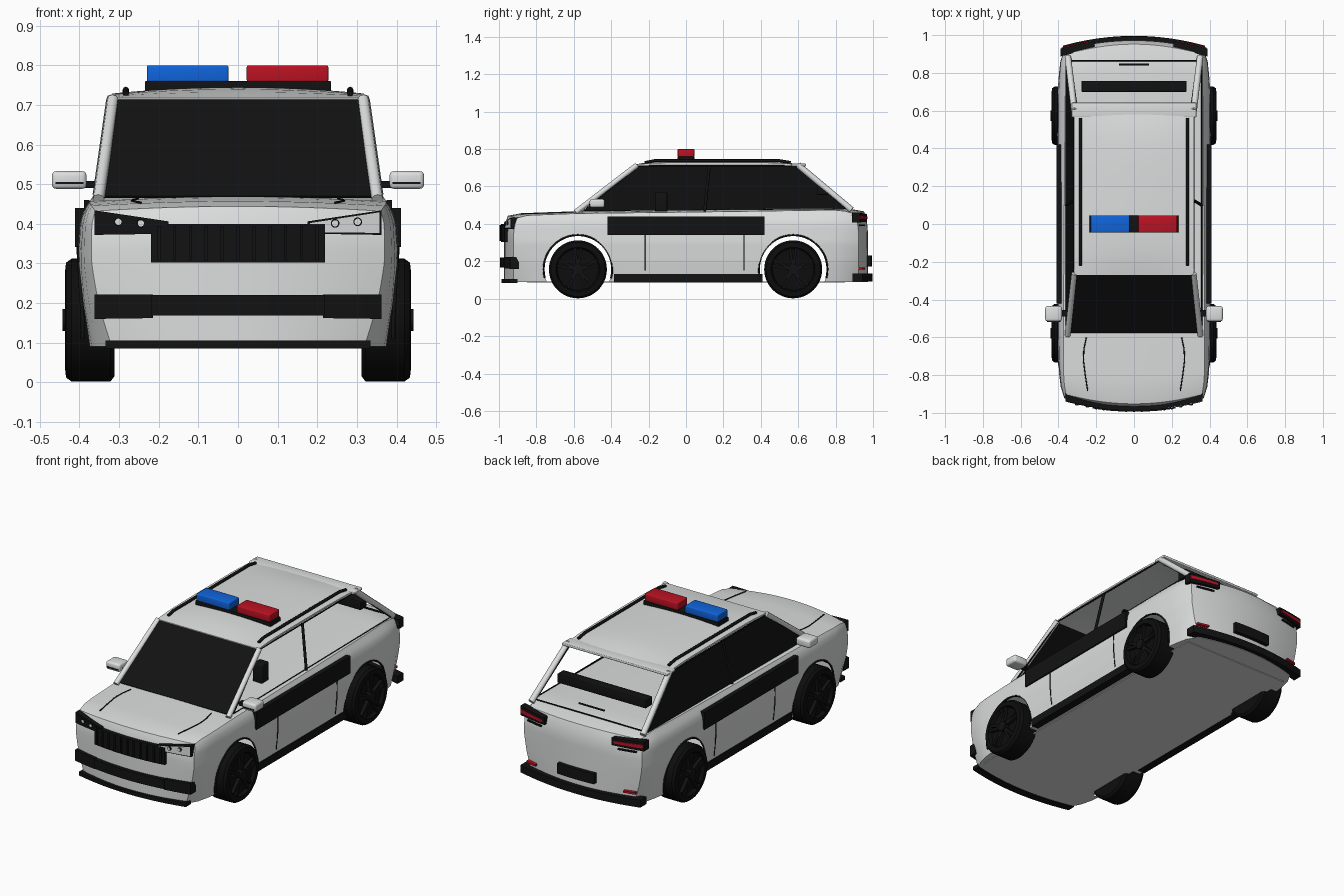
import bpy, bmesh, math
from mathutils import Vector, Matrix

if "Cube" in bpy.data.objects:
    bpy.data.objects.remove(bpy.data.objects["Cube"])

def material(name, rgb):
    m = bpy.data.materials.new(name)
    m.diffuse_color = (*rgb, 1)
    m.use_nodes = True
    m.node_tree.nodes["Principled BSDF"].inputs["Base Color"].default_value = m.diffuse_color
    return m

WHITE = material("body white", (.72, .73, .73))
BLACK = material("trim black", (.006, .006, .006))
TYRE = material("tyre black", (.004, .004, .004))
RED = material("signal red", (.5, .006, .016))
BLUE = material("signal blue", (.005, .13, .72))

def lerp(x, pts):
    if x <= pts[0][0]:
        return pts[0][1]
    for (a, p), (b, q) in zip(pts, pts[1:]):
        if x <= b:
            return p + (q - p) * (x - a) / (b - a)
    return pts[-1][1]

def finish(name, bm, mat, angle=35):
    bmesh.ops.recalc_face_normals(bm, faces=bm.faces[:])
    me = bpy.data.meshes.new(name)
    bm.to_mesh(me)
    bm.free()
    ob = bpy.data.objects.new(name, me)
    bpy.context.collection.objects.link(ob)
    me.materials.append(mat)
    select(ob)
    bpy.ops.object.shade_smooth_by_angle(angle=math.radians(angle))
    return ob

def select(ob):
    bpy.ops.object.select_all(action='DESELECT')
    ob.select_set(True)
    bpy.context.view_layer.objects.active = ob

def box(name, lo, hi, mat, bevel=0):
    bm = bmesh.new()
    bmesh.ops.create_cube(bm, size=1)
    for v in bm.verts:
        v.co = Vector([(a + b) / 2 + c * (b - a) for a, b, c in zip(lo, hi, v.co)])
    if bevel:
        bmesh.ops.bevel(bm, geom=bm.edges[:], offset=bevel, segments=3, affect='EDGES', profile=.5)
    return finish(name, bm, mat)

def side_box(name, s, lo, hi, mat, bevel=0):
    xs = sorted((s * lo[0], s * hi[0]))
    return box(name, (xs[0], *lo[1:]), (xs[1], *hi[1:]), mat, bevel)

def tube(name, pts, r, mat, cyclic=False):
    cu = bpy.data.curves.new(name, 'CURVE')
    cu.dimensions, cu.bevel_depth, cu.bevel_resolution, cu.use_fill_caps = '3D', r, 2, True
    sp = cu.splines.new('POLY')
    sp.points.add(len(pts) - 1)
    for p, c in zip(sp.points, pts):
        p.co = (*c, 1)
    sp.use_cyclic_u = cyclic
    ob = bpy.data.objects.new(name, cu)
    bpy.context.collection.objects.link(ob)
    cu.materials.append(mat)
    select(ob)
    bpy.ops.object.convert(target='MESH')
    return ob

def plate(name, corners, thick, mat):
    bm = bmesh.new()
    c = [Vector(p) for p in corners]
    n = (c[1] - c[0]).cross(c[3] - c[0]).normalized() * thick / 2
    a = [bm.verts.new(p + n) for p in c]
    b = [bm.verts.new(p - n) for p in c]
    bm.faces.new(a)
    bm.faces.new(b[::-1])
    for i in range(4):
        bm.faces.new((a[i], b[i], b[(i + 1) % 4], a[(i + 1) % 4]))
    return finish(name, bm, mat)

def end_y(x):
    return .972 - .05 * (x / .37) ** 2

def wrap(name, end, x0, x1, lo, hi, out, mat, n=12):
    """Strip following the bowed nose (end=-1) or tail (end=1); lo, hi = heights at x0 and x1."""
    bm = bmesh.new()
    rings = []
    for i in range(n + 1):
        t = i / n
        x = x0 + (x1 - x0) * t
        zl, zh = lo[0] + (lo[1] - lo[0]) * t, hi[0] + (hi[1] - hi[0]) * t
        y = end_y(x)
        rings.append([bm.verts.new((x, end * yy, z)) for yy, z in
                      ((y + out, zl), (y + out, zh), (y - .03, zh), (y - .03, zl))])
    for a, b in zip(rings, rings[1:]):
        for k in range(4):
            bm.faces.new((a[k], a[(k + 1) % 4], b[(k + 1) % 4], b[k]))
    bm.faces.new(rings[0])
    bm.faces.new(rings[-1][::-1])
    return finish(name, bm, mat)

# ---- body shell: a gridded cube shaped by width and height profiles
WIDTH = [(-.98, .372), (-.94, .385), (-.85, .397), (-.6, .405), (.7, .405), (.88, .396), (.94, .386), (.98, .372)]
SIDE = [(.09, .95), (.2, .985), (.3, 1), (.4, .985), (.435, .96), (.455, .925), (.48, .89)]
TOP = [(-.97, .432), (-.9, .445), (-.58, .456), (0, .463), (.85, .475), (.97, .455)]

def top_z(y, u):
    return lerp(y, TOP) + .012 * (1 - u * u)

def grid_cube(cuts):
    bm = bmesh.new()
    bmesh.ops.create_cube(bm, size=2)
    bmesh.ops.subdivide_edges(bm, edges=bm.edges[:], cuts=cuts, use_grid_fill=True)
    return bm

bm = grid_cube(23)
for v in bm.verts:
    u, w, t = v.co.x, v.co.y, (v.co.z + 1) / 2
    y = w * .972
    z = .09 + t * (top_z(y, u) - .09)
    x = u * lerp(y, WIDTH) * (lerp(z, SIDE) - .1 * (1 - t) ** 2 * abs(w) ** 8)
    y -= math.copysign(.05 * u * u * abs(w) ** 6 + .02 * max(0, (t - .7) / .3) ** 2 * abs(w) ** 6, w)
    v.co = (x, y, z)
body = finish("body_shell", bm, WHITE, 40)

AXLES, HUB_Z, ARCH = (-.578, .573), .157, .18
for ay in AXLES:
    bm = bmesh.new()
    bmesh.ops.create_cone(bm, cap_ends=True, segments=64, radius1=ARCH, radius2=ARCH, depth=1.2,
                          matrix=Matrix.Translation((0, ay, HUB_Z)) @ Matrix.Rotation(math.pi / 2, 4, 'Y'))
    cutter = finish("arch_cutter", bm, WHITE)
    cutter.hide_render = True
    mod = body.modifiers.new("arch", 'BOOLEAN')
    mod.operation, mod.solver, mod.object = 'DIFFERENCE', 'EXACT', cutter
    select(body)
    bpy.ops.object.modifier_apply(modifier=mod.name)
    bpy.data.objects.remove(cutter)
# remove tunnel walls so the shell is hollow behind the wheels
bm = bmesh.new()
bm.from_mesh(body.data)
walls = [f for f in bm.faces if abs(f.normal.x) < .5 and any(
    all(abs(math.hypot(v.co.y - ay, v.co.z - HUB_Z) - ARCH) < .002 for v in f.verts) for ay in AXLES)]
bmesh.ops.delete(bm, geom=walls, context='FACES')
bm.to_mesh(body.data)
bm.free()
box("floor_pan", (-.335, -.85, .086), (.335, .85, .092), WHITE)

# ---- roof, spoiler, windows
bm = grid_cube(11)
for v in bm.verts:
    u, w, t = v.co
    v.co = (u * .318, .165 + w * .435, .713 + .005 * t + .027 * (1 - .6 * u * u) * (1 - w ** 4))
finish("roof", bm, WHITE)
box("roof_spoiler", (-.33, .565, .708), (.33, .642, .722), WHITE, .004)
plate("windshield", [(-.342, -.575, .468), (.342, -.575, .468), (.308, -.262, .716), (-.308, -.262, .716)], .006, BLACK)
plate("left_side_glass", [(-.358, -.55, .468), (-.358, .855, .478), (-.314, .59, .712), (-.314, -.25, .712)], .005, BLACK)
tube("rear_window_seal", [(-.335, .865, .486), (.335, .865, .486), (.3, .605, .708), (-.3, .605, .708)], .005, BLACK, True)
box("rear_window_bar", (-.278, .70, .555), (.278, .758, .605), BLACK, .004)
tube("rear_wiper", [(-.08, .845, .525), (.08, .845, .525)], .005, BLACK)
box("cabin_post", (.205, -.165, .46), (.265, -.1, .57), BLACK, .008)

# ---- light bar
box("light_bar_base", (-.235, -.045, .733), (.235, .045, .76), BLACK, .003)
box("blue_beacon", (-.23, -.045, .758), (-.024, .045, .8), BLUE, .005)
box("red_beacon", (.022, -.045, .758), (.228, .045, .8), RED, .005)

# ---- parts repeated on both sides
for s, side in ((-1, "left"), (1, "right")):
    tube(side + "_front_pillar", [(s * .352, -.59, .462), (s * .316, -.262, .714)], .015, WHITE)
    tube(side + "_rear_pillar", [(s * .35, .885, .475), (s * .316, .6, .714)], .017, WHITE)
    tube(side + "_window_seal", [(s * .358, -.55, .47), (s * .358, .855, .48), (s * .316, .59, .71),
                                 (s * .316, -.25, .71)], .004, BLACK, True)
    tube(side + "_center_pillar", [(s * .358, .1, .468), (s * .316, .125, .712)], .008, BLACK)
    tube(side + "_roof_rail", [(s * .283, -.22, .728), (s * .283, -.17, .738), (s * .283, .5, .738),
                               (s * .283, .56, .728)], .008, BLACK)
    side_box(side + "_door_panel", s, (.385, -.42, .342), (.411, .42, .44), BLACK)
    side_box(side + "_sill", s, (.35, -.385, .088), (.395, .41, .132), BLACK)
    for y in (-.22, .31):
        tube(side + "_door_seam", [(s * .393, y, .15), (s * .403, y, .25), (s * .404, y, .345)], .003, BLACK)
    side_box(side + "_mirror", s, (.382, -.515, .488), (.47, -.435, .533), WHITE, .012)
    side_box(side + "_mirror_strip", s, (.39, -.518, .5), (.46, -.51, .506), BLACK)
    side_box(side + "_mirror_arm", s, (.345, -.49, .49), (.39, -.455, .508), BLACK)
    tube(side + "_hood_seam", [(s * x, y, top_z(y, x / .37) + .001) for x, y in
                               ((.252, -.6), (.265, -.66), (.268, -.72), (.258, -.8), (.245, -.885))], .003, BLACK)

    # headlight: dark on the left, pale lens on the right
    wrap(side + "_headlight", -1, s * .175, s * .362, (.375, .372), (.406, .434), .012, BLACK)
    lens = BLACK if s < 0 else WHITE
    wrap(side + "_headlight_lens", -1, s * .182, s * .357, (.379, .377), (.402, .429), .014, lens)
    for x, z in ((.245, .401), (.302, .405)):
        for r, d, m in ((.011, .004, BLACK), (.008, .006, WHITE)):
            bm = bmesh.new()
            bmesh.ops.create_cone(bm, cap_ends=True, segments=20, radius1=r, radius2=r, depth=.02,
                                  matrix=Matrix.Translation((s * x, -end_y(x) - .005 - d, z)) @ Matrix.Rotation(math.pi / 2, 4, 'X'))
            finish(side + "_headlight_bulb", bm, m)
    # tail lights and reflectors
    wrap(side + "_tail_light", 1, s * .21, s * .388, (.412, .408), (.452, .46), .012, BLACK)
    wrap(side + "_tail_light_lens", 1, s * .225, s * .384, (.425, .425), (.439, .445), .016, RED)
    wrap(side + "_tail_light_trim", 1, s * .24, s * .34, (.388, .388), (.396, .396), .006, BLACK)
    wrap(side + "_rear_reflector", 1, s * .275, s * .34, (.155, .155), (.166, .166), .012, RED)
    wrap(side + "_lower_intake", -1, s * .215, s * .362, (.162, .16), (.222, .222), .016, BLACK)

    # wheels and arch trim
    for ay, end in zip(AXLES, ("front", "rear")):
        name = f"{end}_{side}_"
        bm = bmesh.new()
        prof = [(.312, 0), (.312, .142), (.322, .155), (.42, .155), (.434, .145), (.437, .118), (.418, .11), (.415, 0)]
        vs = [bm.verts.new((s * x, ay, HUB_Z + r)) for x, r in prof]
        es = [bm.edges.new(p) for p in zip(vs, vs[1:])]
        bmesh.ops.spin(bm, geom=vs + es, cent=(0, ay, HUB_Z), axis=(1, 0, 0), angle=2 * math.pi, steps=48)
        bmesh.ops.remove_doubles(bm, verts=bm.verts[:], dist=.0002)
        finish(name + "tyre", bm, TYRE)
        bm = bmesh.new()
        for k in range(10):
            a = math.radians(36 * (k // 2) * 2 + (8 if k % 2 else -8))
            bmesh.ops.create_cube(bm, size=1, matrix=Matrix.Translation((s * .424, ay, HUB_Z)) @ Matrix.Rotation(a, 4, 'X')
                                  @ Matrix.Translation((0, 0, .064)) @ Matrix.Diagonal((.022, .014, .1, 1)))
        bmesh.ops.create_cone(bm, cap_ends=True, segments=24, radius1=.028, radius2=.028, depth=.03,
                              matrix=Matrix.Translation((s * .428, ay, HUB_Z)) @ Matrix.Rotation(math.pi / 2, 4, 'Y'))
        finish(name + "wheel_spokes", bm, BLACK)
        arc = [math.radians(-15 + 210 * i / 28) for i in range(29)]
        tube(name + "arch_trim", [(s * (.392 + .011 * max(0, math.sin(a))), ay + .183 * math.cos(a),
                                   HUB_Z + .183 * math.sin(a)) for a in arc], .005, BLACK)

# ---- nose and tail trim
wrap("grille", -1, -.22, .22, (.302, .302), (.4, .4), .016, BLACK)
for i in range(11):
    x = -.2 + .04 * i
    wrap("grille_slat", -1, x - .004, x + .004, (.308, .308), (.394, .394), .024, BLACK, 1)
wrap("center_intake", -1, -.22, .22, (.168, .168), (.22, .22), .022, BLACK)
wrap("front_lip", -1, -.335, .335, (.085, .085), (.106, .106), .014, BLACK)
wrap("rear_bumper", 1, -.375, .375, (.092, .092), (.134, .134), .024, BLACK)
wrap("rear_plate", 1, -.115, .115, (.172, .172), (.23, .23), .022, BLACK)
